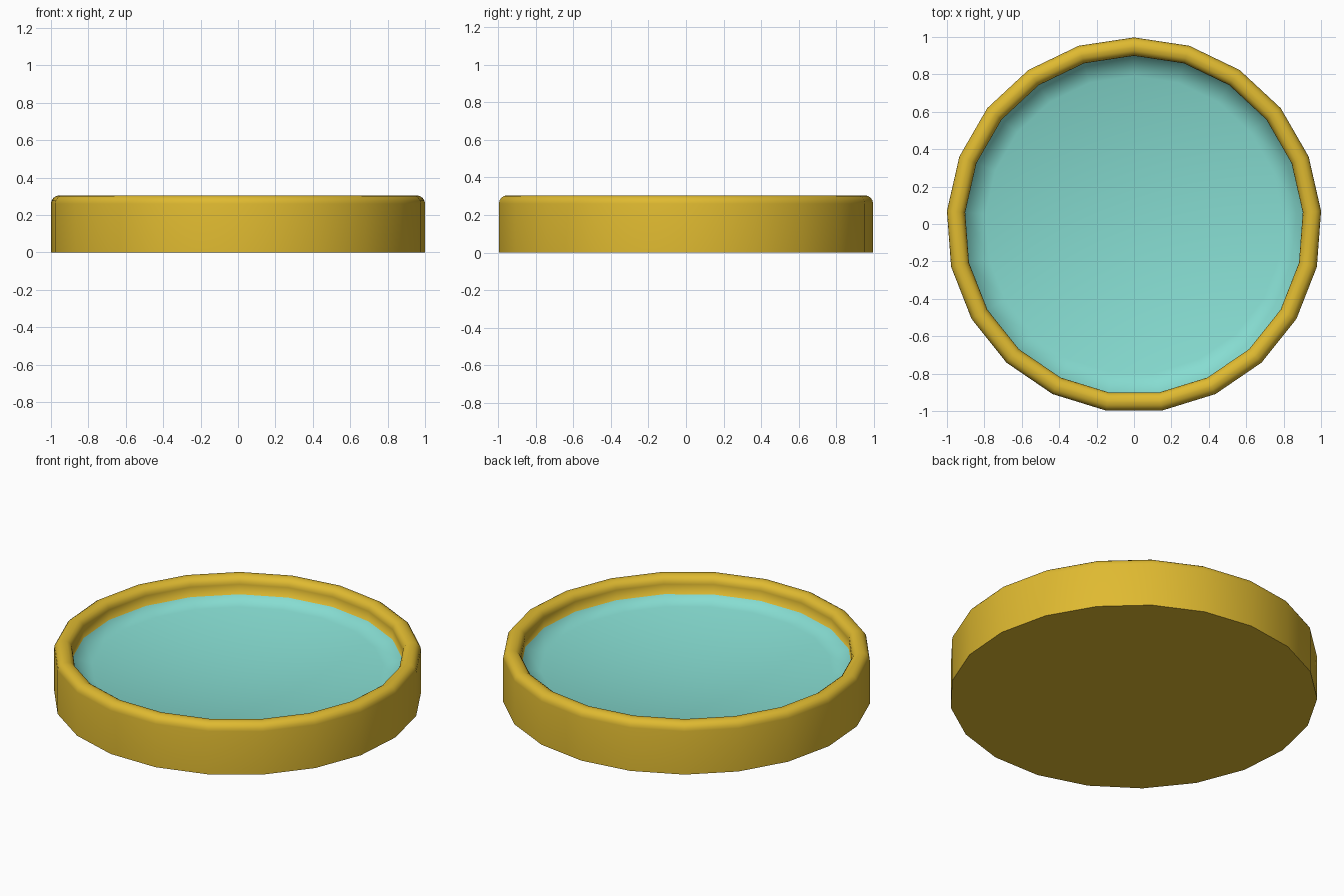
import bpy, bmesh, math

if "Cube" in bpy.data.objects:
    bpy.data.objects.remove(bpy.data.objects["Cube"])

SIDES = 21
R_OUT, R_IN = 1.003, 0.905      # outer and inner wall radii
TOP, BEV = 0.305, 0.045
EDGE_Z, CENTRE_Z = 0.20, 0.09   # basin height at its edge and its middle


def material(name, color):
    m = bpy.data.materials.new(name)
    m.diffuse_color = color
    m.use_nodes = True
    m.node_tree.nodes["Principled BSDF"].inputs["Base Color"].default_value = m.diffuse_color
    return m


def arc(cr, cz, a0, a1, steps=4):
    """Quarter-round profile points (radius, z) around a corner centre."""
    pts = []
    for i in range(steps + 1):
        a = math.radians(a0 + (a1 - a0) * i / steps)
        pts.append((cr + BEV * math.cos(a), cz + BEV * math.sin(a)))
    return pts


# Profile: outer wall, rounded rim, inner wall, shallow curved basin
profile = [(R_OUT, 0.0)]
profile += arc(R_OUT - BEV, TOP - BEV, 0, 90)
profile += arc(R_IN + BEV, TOP - BEV, 90, 180)
basin_start = len(profile)
for t in (1.0, 0.88, 0.75, 0.6, 0.45, 0.3, 0.15):
    profile.append((R_IN * t, CENTRE_Z + (EDGE_Z - CENTRE_Z) * t * t))

bm = bmesh.new()
# Odd side count: shift so the bounding box is centred in y
y_shift = -R_OUT * (1 - math.cos(math.pi / SIDES)) / 2
rings = []
for r, z in profile:
    ring = []
    for i in range(SIDES):
        a = math.pi / 2 + math.tau * i / SIDES
        ring.append(bm.verts.new((r * math.cos(a), r * math.sin(a) + y_shift, z)))
    rings.append(ring)

for k in range(len(rings) - 1):
    lo, hi = rings[k], rings[k + 1]
    for i in range(SIDES):
        j = (i + 1) % SIDES
        f = bm.faces.new((lo[i], lo[j], hi[j], hi[i]))
        f.material_index = 1 if k >= basin_start else 0
        f.smooth = True

# Basin middle
centre = bm.verts.new((0, y_shift, CENTRE_Z))
for i in range(SIDES):
    f = bm.faces.new((rings[-1][i], rings[-1][(i + 1) % SIDES], centre))
    f.material_index = 1
    f.smooth = True

# Flat underside
bm.faces.new(list(reversed(rings[0])))

mesh = bpy.data.meshes.new("shallow_dish")
bm.to_mesh(mesh)
bm.free()
mesh.materials.append(material("gold", (0.74, 0.49, 0.03, 1)))
mesh.materials.append(material("teal", (0.24, 0.72, 0.64, 1)))

dish = bpy.data.objects.new("shallow_dish", mesh)
bpy.context.collection.objects.link(dish)
